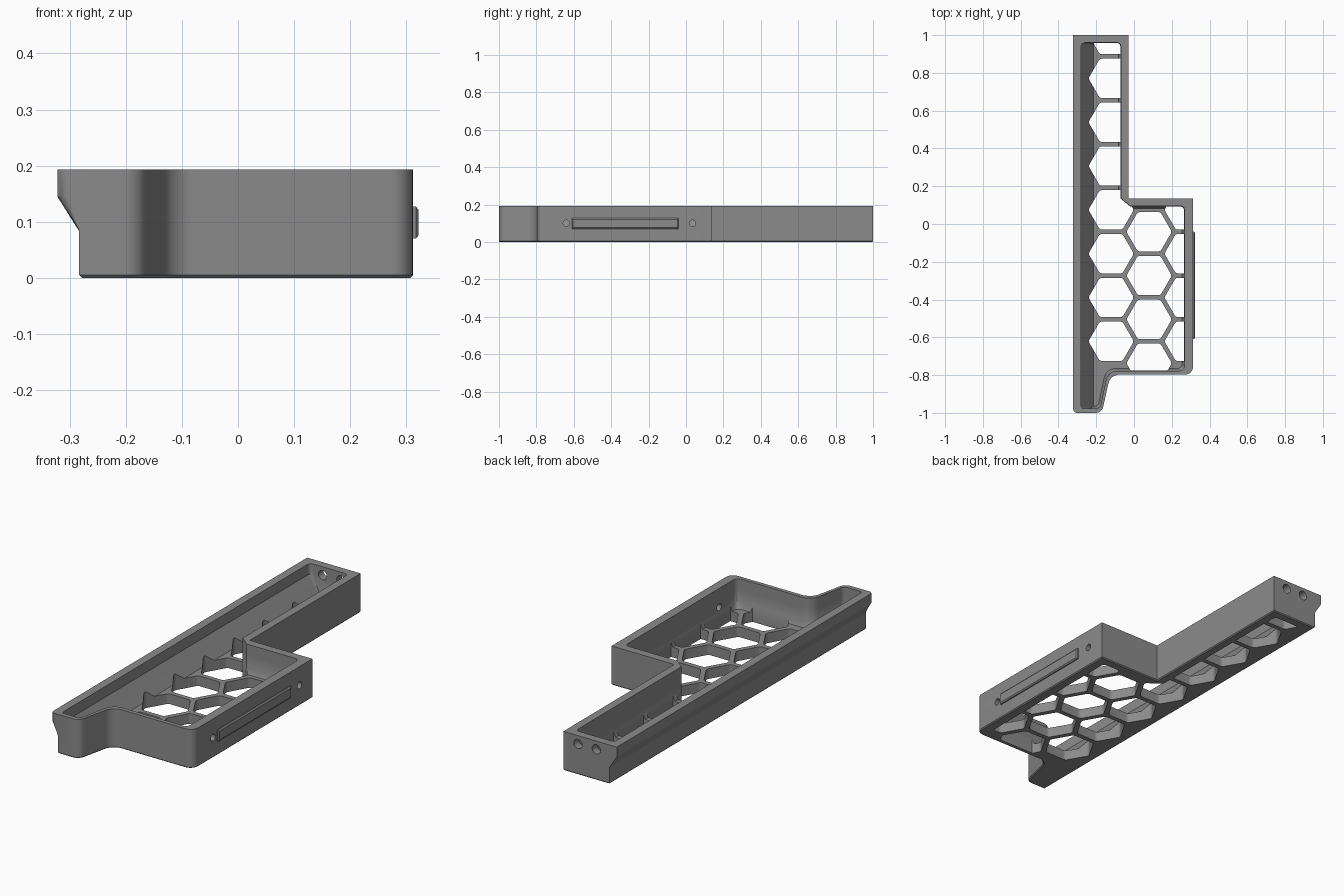
import bpy, bmesh, math
from mathutils import Vector, Matrix

if "Cube" in bpy.data.objects:
    bpy.data.objects.remove(bpy.data.objects["Cube"])

grey = bpy.data.materials.new("mid_grey")
grey.diffuse_color = (0.26, 0.26, 0.26, 1)
grey.use_nodes = True
grey.node_tree.nodes["Principled BSDF"].inputs["Base Color"].default_value = grey.diffuse_color


def finish(name, bm):
    bmesh.ops.recalc_face_normals(bm, faces=bm.faces)
    me = bpy.data.meshes.new(name)
    bm.to_mesh(me)
    bm.free()
    me.materials.append(grey)
    ob = bpy.data.objects.new(name, me)
    bpy.context.collection.objects.link(ob)
    return ob


def outline(corners, inset=0.0, steps=6):
    """Inset a counter-clockwise polygon of (x, y, radius), then round its corners."""
    pts = [Vector(c[:2]) for c in corners]
    n, moved = len(pts), []
    for i, p in enumerate(pts):
        a = (p - pts[i - 1]).normalized()
        b = (pts[(i + 1) % n] - p).normalized()
        na, nb = Vector((-a.y, a.x)), Vector((-b.y, b.x))
        moved.append(p + (na + nb) * inset / (1 + na.dot(nb)))
    out = []
    for i, p in enumerate(moved):
        r = corners[i][2]
        if r == 0:
            out.append(p)
            continue
        u = (moved[i - 1] - p).normalized()
        v = (moved[(i + 1) % n] - p).normalized()
        half = u.angle(v) / 2
        centre = p + (u + v).normalized() * r / math.sin(half)
        s = p + u * r / math.tan(half) - centre
        e = p + v * r / math.tan(half) - centre
        turn = math.atan2(s.x * e.y - s.y * e.x, s.dot(e))
        for k in range(steps + 1):
            out.append(centre + Matrix.Rotation(turn * k / steps, 2) @ s)
    return out


def add_stack(bm, corners, levels):
    """Closed solid from (z, inset, smallest x) levels of one outline."""
    loops = [[bm.verts.new((max(p.x, xmin), p.y, z)) for p in outline(corners, inset)]
             for z, inset, xmin in levels]
    for lo, hi in zip(loops, loops[1:]):
        for i in range(len(lo)):
            bm.faces.new((lo[i - 1], lo[i], hi[i], hi[i - 1]))
    bm.faces.new(loops[0])
    bm.faces.new(loops[-1])


def stack(name, corners, levels):
    bm = bmesh.new()
    add_stack(bm, corners, levels)
    return finish(name, bm)


def boolean(ob, cutter, operation):
    mod = ob.modifiers.new("cut", 'BOOLEAN')
    mod.operation, mod.object, mod.solver = operation, cutter, 'EXACT'
    bpy.context.view_layer.objects.active = ob
    bpy.ops.object.modifier_apply(modifier=mod.name)
    bpy.data.objects.remove(cutter)


# Tray body: stepped outline, chamfered base, left side flaring out to a lip
outer = [(-0.322, -1, 0.02), (-0.17, -1, 0.04), (-0.125, -0.797, 0.06),
         (0.312, -0.797, 0.04), (0.312, 0.135, 0), (-0.03, 0.135, 0),
         (-0.03, 1, 0), (-0.322, 1, 0)]
tray = stack("tray_body", outer, [(0, 0.005, -0.278), (0.005, 0, -0.283),
                                  (0.083, 0, -0.283), (0.145, 0, -0.33), (0.193, 0, -0.33)])

# Cavity with sloped left wall and chamfered floor edge
inner = [(-0.28, -0.977, 0.015), (-0.18, -0.977, 0.025), (-0.138, -0.777, 0.06),
         (0.267, -0.777, 0.025), (0.267, 0.095, 0.02), (-0.02, 0.095, 0),
         (-0.07, 0.137, 0), (-0.07, 0.96, 0.02), (-0.28, 0.96, 0.02)]
cavity = stack("cavity", inner, [(0.05, 0.012, -0.215), (0.078, 0, -0.235),
                                 (0.14, 0, -0.3), (0.3, 0, -0.3)])
boolean(tray, cavity, 'DIFFERENCE')

# Honeycomb floor openings, limited to the cavity outline
pitch, r = 0.232, 0.104 / math.cos(math.pi / 6)
bm = bmesh.new()
for cx, top, count in ((-0.121, 1.003, 8), (0.08, -0.041, 4), (0.281, 0.075, 4)):
    for k in range(count):
        hexagon = [(cx + r * math.cos(i * math.pi / 3),
                    top - pitch * k + r * math.sin(i * math.pi / 3), 0.02) for i in range(6)]
        add_stack(bm, hexagon, [(-0.05, 0, -1), (0.25, 0, -1)])
holes = finish("honeycomb", bm)
boolean(holes, stack("limit", inner, [(-0.1, 0.002, -1), (0.4, 0.002, -1)]), 'INTERSECT')
boolean(tray, holes, 'DIFFERENCE')

# Screw holes through the right wall and cable holes through the back wall
bm = bmesh.new()
drills = [((0.29, y, 0.1), 0.017, 'Y') for y in (-0.64, 0.035)]
drills += [((x, 0.98, 0.152), 0.023, 'X') for x in (-0.11, -0.21)]
for pos, rad, axis in drills:
    bmesh.ops.create_cone(bm, cap_ends=True, segments=24, radius1=rad, radius2=rad, depth=0.08,
                          matrix=Matrix.Translation(pos) @ Matrix.Rotation(math.pi / 2, 4, axis))
boolean(tray, finish("drills", bm), 'DIFFERENCE')

# Raised rectangular pad with chamfered rim on the right wall
bm = bmesh.new()
rings = []
for x, d in ((0.305, 0), (0.317, 0), (0.322, 0.006)):
    rings.append([bm.verts.new((x, y, z)) for y, z in
                  ((-0.61 + d, 0.07 + d), (-0.04 - d, 0.07 + d),
                   (-0.04 - d, 0.127 - d), (-0.61 + d, 0.127 - d))])
for lo, hi in zip(rings, rings[1:]):
    for i in range(4):
        bm.faces.new((lo[i - 1], lo[i], hi[i], hi[i - 1]))
bm.faces.new(rings[0])
bm.faces.new(rings[-1])
finish("side_pad", bm)

# Smooth the rounded corners, keep hard edges
bpy.ops.object.select_all(action='DESELECT')
tray.select_set(True)
bpy.context.view_layer.objects.active = tray
bpy.ops.object.shade_smooth_by_angle(angle=math.radians(30))
